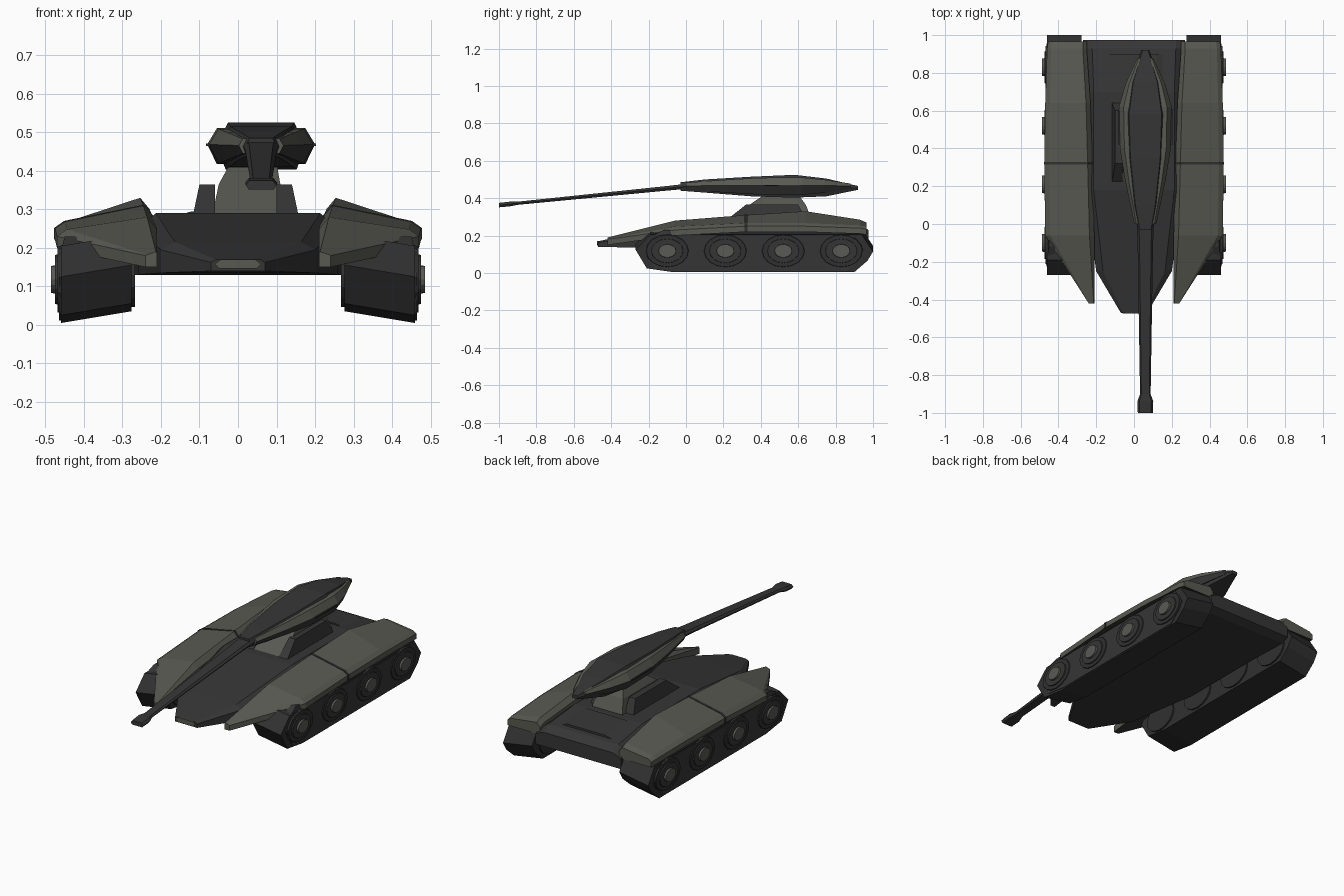
import bpy, bmesh, math

cube = bpy.data.objects.get("Cube")
if cube:
    bpy.data.objects.remove(cube, do_unlink=True)


def material(name, red, green, blue):
    mat = bpy.data.materials.new(name)
    mat.use_nodes = True
    mat.diffuse_color = (red, green, blue, 1)
    mat.node_tree.nodes["Principled BSDF"].inputs["Base Color"].default_value = mat.diffuse_color
    return mat


olive = material("olive grey armour", 0.1, 0.1, 0.085)
charcoal = material("charcoal hull", 0.036, 0.036, 0.036)
tread = material("dark tread", 0.03, 0.03, 0.03)
hub_grey = material("hub grey", 0.1, 0.1, 0.09)


def loft(name, rings, top_colour, under_colour=None):
    """Skin a row of equal rings and cap the ends; downward faces may take a second colour."""
    bm = bmesh.new()
    loops = [[bm.verts.new(point) for point in ring] for ring in rings]
    for near, far in zip(loops, loops[1:]):
        for i in range(len(near)):
            bm.faces.new((near[i - 1], near[i], far[i], far[i - 1]))
    bm.faces.new(loops[0])
    bm.faces.new(loops[-1])
    bmesh.ops.recalc_face_normals(bm, faces=bm.faces)
    mesh = bpy.data.meshes.new(name)
    mesh.materials.append(top_colour)
    if under_colour:
        mesh.materials.append(under_colour)
        for face in bm.faces:
            face.material_index = int(face.normal.z < -0.3)
    bm.to_mesh(mesh)
    bm.free()
    obj = bpy.data.objects.new(name, mesh)
    bpy.context.collection.objects.link(obj)


def hexagon(y, width, top, bottom, centre=0, flat=0.75, belly=0.8, waist=0.5):
    """Symmetric six-sided cross-section; width is the half width at the waist."""
    middle = bottom + (top - bottom) * waist
    half = [(width * flat, top), (width, middle), (width * belly, bottom)]
    return ([(centre + x, y, z) for x, z in half]
            + [(centre - x, y, z) for x, z in reversed(half)])


def rectangle(z, centre, half_width, front, back):
    left, right = centre + half_width, centre - half_width
    return [(right, front, z), (left, front, z), (left, back, z), (right, back, z)]


# Hull with pointed nose
hull_stations = [(-0.47, 0.07, 0.17, 0.14), (-0.25, 0.2, 0.215, 0.135), (0.18, 0.26, 0.29, 0.13),
                 (0.7, 0.26, 0.29, 0.13), (0.93, 0.27, 0.26, 0.13), (0.975, 0.27, 0.23, 0.15)]
loft("hull", [hexagon(*station, flat=0.82, belly=1, waist=0.75) for station in hull_stations], charcoal)
loft("nose_plate", [hexagon(y, 0.06, 0.17, 0.146) for y in (-0.475, -0.46)], olive)
loft("rear_deck_panel", [hexagon(0.72, 0.16, 0.295, 0.27), hexagon(0.9, 0.16, 0.275, 0.25)], charcoal)


# Tracks, wheels and fenders
track_profile = [(-0.27, 0.14), (-0.21, 0.04), (-0.07, 0.02), (0.9, 0.02), (0.97, 0.08),
                 (1, 0.13), (0.94, 0.22), (-0.19, 0.22)]
wheel_layers = [("tyre", 0.469, 0.12, tread), ("ring", 0.475, 0.09, charcoal), ("hub", 0.486, 0.05, hub_grey)]
fender_stations = [(-0.42, 0.21, 0.24, 0.19, 0.18), (-0.06, 0.21, 0.47, 0.28, 0.23),
                   (0.32, 0.22, 0.475, 0.31, 0.25), (0.64, 0.23, 0.47, 0.33, 0.25),
                   (0.93, 0.25, 0.46, 0.285, 0.24), (0.965, 0.25, 0.455, 0.27, 0.235)]


def track_ring(side, x, scale=1):
    """Belt outline that leans down toward the outside of the vehicle."""
    slant = (0.37 - x) / 6
    return [(side * x, 0.365 + (y - 0.365) * scale, 0.12 + (z - 0.12) * scale + slant)
            for y, z in track_profile]


def wheel_ring(x, y, z, radius, segments=16):
    angles = [math.tau * i / segments for i in range(segments)]
    return [(x, y + radius * math.cos(a), z + radius * 0.76 * math.sin(a)) for a in angles]


def fender_ring(side, y, inner, outer, ridge, rim, grow=0.0):
    inner, outer, ridge, rim = inner - grow, outer + grow, ridge + grow, rim + grow
    span = outer - inner
    floor = rim - 0.03
    section = [(inner, floor), (inner, ridge - span * 0.12), (inner + span * 0.1, ridge),
               (outer - span * 0.1, rim + span * 0.07), (outer, rim), (outer, floor)]
    return [(side * x, y, z) for x, z in section]


for label, side in (("left", 1), ("right", -1)):
    loft(f"{label}_track", [track_ring(side, x) for x in (0.277, 0.46)], tread)
    loft(f"{label}_track_side_plate", [track_ring(side, x, 0.93) for x in (0.45, 0.464)], charcoal)

    for i in range(4):
        y = -0.1 + 0.31 * i
        for part, outer, radius, colour in wheel_layers:
            loft(f"{label}_wheel_{part}_{i}", [wheel_ring(side * 0.45, y, 0.118, radius),
                                               wheel_ring(side * outer, y, 0.118, radius * 0.93)], colour)
        loft(f"{label}_inner_wheel_{i}", [wheel_ring(side * x, y, 0.13, 0.11) for x in (0.3, 0.268)], tread)

    loft(f"{label}_fender", [fender_ring(side, *station) for station in fender_stations], olive, charcoal)
    seam_shape = fender_stations[2][1:]
    loft(f"{label}_fender_seam", [fender_ring(side, y, *seam_shape, grow=0.002) for y in (0.314, 0.328)], tread)
    loft(f"{label}_mudguard", [rectangle(0.19, side * 0.41, 0.05, -0.2, 0),
                               rectangle(0.23, side * 0.41, 0.04, -0.12, 0)], charcoal)


# Turret pedestal with cheek plates
loft("turret_pedestal", [rectangle(0.27, 0.03, 0.1, 0.2, 0.68), rectangle(0.365, 0.03, 0.08, 0.34, 0.64),
                         rectangle(0.42, 0.04, 0.06, 0.42, 0.6)], olive)
for label, side in (("left", 1), ("right", -1)):
    loft(f"{label}_cheek", [rectangle(0.27, 0.02 + side * 0.11, 0.03, 0.2, 0.65),
                            rectangle(0.365, 0.02 + side * 0.1, 0.02, 0.32, 0.6)], charcoal)


# Turret body and side pods, set off the centre line
turret_x = 0.06
turret_stations = [(-0.03, 0.04, 0.485, 0.44), (0.1, 0.07, 0.5, 0.43), (0.35, 0.105, 0.515, 0.41),
                   (0.58, 0.115, 0.525, 0.403), (0.75, 0.085, 0.505, 0.41), (0.92, 0.02, 0.465, 0.445)]
loft("turret_body", [hexagon(*station, centre=turret_x) for station in turret_stations], charcoal)


def pod_ring(side, y, width):
    middle, half = 0.464, width / 3
    section = [(width * 0.5, middle - half), (width * 0.6, middle + half), (width * 0.82, middle + half),
               (width, middle + half * 0.1), (width * 0.82, middle - half)]
    return [(turret_x + side * x, y, z) for x, z in section]


pod_widths = [(0, 0.058), (0.22, 0.105), (0.4, 0.135), (0.62, 0.14), (0.74, 0.105), (0.88, 0.042)]
for label, side in (("left", 1), ("right", -1)):
    loft(f"{label}_turret_pod", [pod_ring(side, y, width) for y, width in pod_widths], olive, charcoal)
    slot_x = turret_x + side * 0.136
    loft(f"{label}_pod_slot", [rectangle(z, slot_x, 0.007, 0.42, 0.61) for z in (0.464, 0.471)], tread)


# Long tapering barrel that droops forward and ends in a flared muzzle
def barrel_ring(y, width):
    axis = 0.463 + 0.1 * y
    half = width * 0.3
    return hexagon(y, width, axis + half, axis - half, centre=turret_x)


barrel_widths = [(0.02, 0.046), (-0.1, 0.041), (-0.9, 0.028), (-0.94, 0.042), (-1, 0.04)]
loft("barrel", [barrel_ring(y, width) for y, width in barrel_widths], charcoal)
